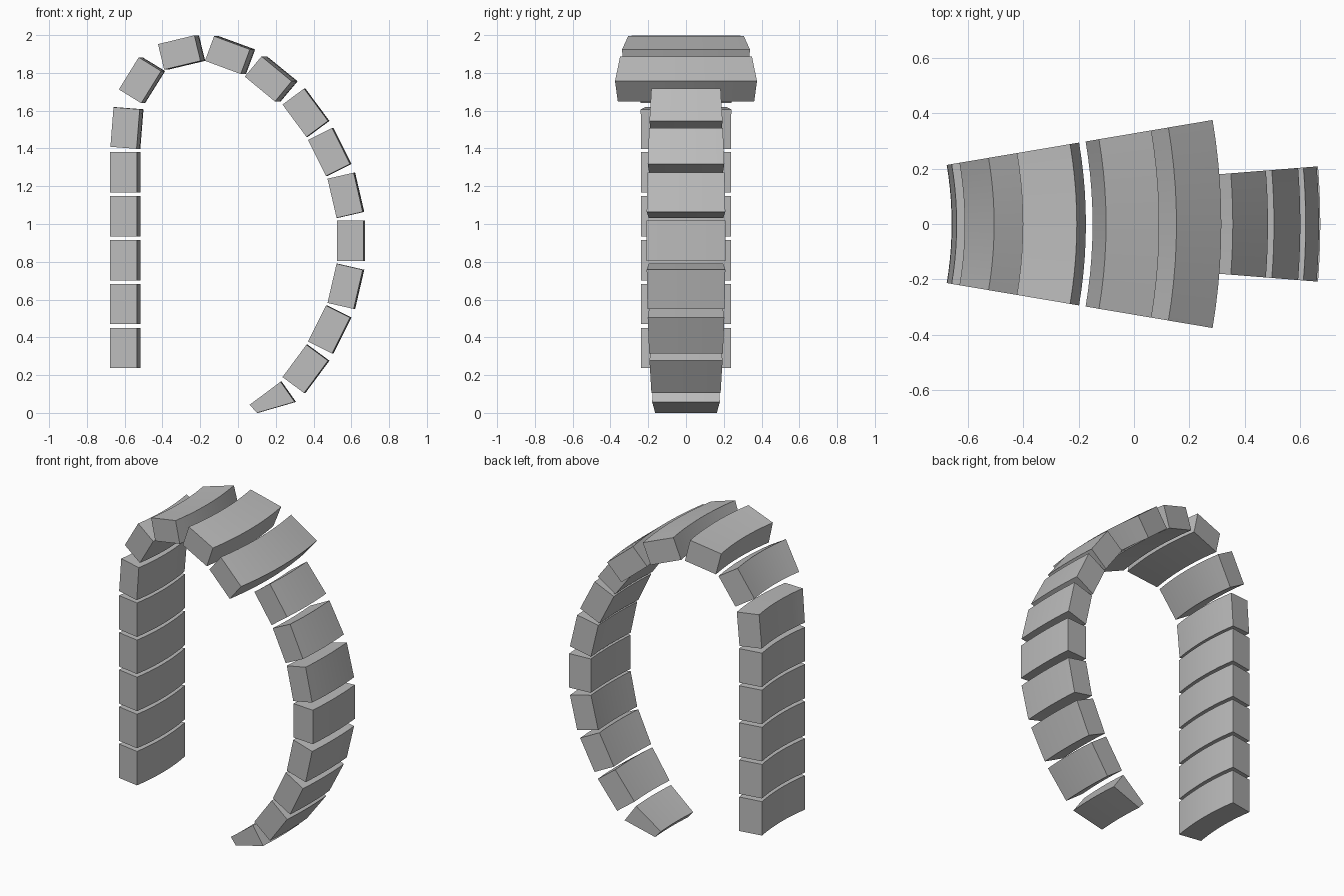
import bpy
import bmesh
from math import sin, cos, tan, atan, radians
from mathutils import Vector

cube = bpy.data.objects.get("Cube")
if cube:
    bpy.data.objects.remove(cube, do_unlink=True)

AXIS_X = -1.94              # vertical axis that every block is swept around
WIDE = atan(0.169)          # half sweep of the column and roof blocks
NARROW = atan(0.080)        # half sweep of the outer blocks
STEPS = 10
MID_Z = 0.911               # the outer wall mirrors about this height

grey = bpy.data.materials.new("plain grey")
grey.use_nodes = True
colour = (0.5, 0.5, 0.5, 1)
grey.diffuse_color = colour
shader = grey.node_tree.nodes["Principled BSDF"]
shader.inputs["Base Color"].default_value = colour
shader.inputs["Roughness"].default_value = 0.8


def sweep(name, profile, half):
    """Sweep an x-z outline around the vertical axis into a closed block."""
    bm = bmesh.new()
    rings = []
    for i in range(STEPS + 1):
        a = half * (2 * i / STEPS - 1)
        ring = []
        for x, z in profile:
            r = (x - AXIS_X) / cos(half)
            ring.append(bm.verts.new((AXIS_X + r * cos(a), r * sin(a), z)))
        rings.append(ring)
    n = len(profile)
    for a, b in zip(rings, rings[1:]):
        for k in range(n):
            m = (k + 1) % n
            bm.faces.new((a[k], a[m], b[m], b[k]))
    bm.faces.new(rings[0])
    bm.faces.new(rings[-1])
    bmesh.ops.recalc_face_normals(bm, faces=bm.faces[:])
    mesh = bpy.data.meshes.new(name)
    bm.to_mesh(mesh)
    bm.free()
    mesh.materials.append(grey)
    obj = bpy.data.objects.new(name, mesh)
    bpy.context.collection.objects.link(obj)
    bpy.ops.object.select_all(action='DESELECT')
    obj.select_set(True)
    bpy.context.view_layer.objects.active = obj
    bpy.ops.object.shade_smooth_by_angle(angle=radians(20))


def block(name, x, z, tilt, half, length=0.213, depth=0.142):
    """Swept block with a tilted rectangular outline."""
    t = radians(tilt)
    along = Vector((cos(t), sin(t))) * length / 2
    across = Vector((-sin(t), cos(t))) * depth / 2
    c = Vector((x, z))
    outline = [c - along - across, c + along - across,
               c + along + across, c - along + across]
    sweep(name, outline, half)


# Straight inner column
for i in range(5):
    block(f"column_block_{i + 1}", -0.606, 0.343 + 0.2328 * i, 90, WIDE)

# Wide blocks bending over the roof
roof = [(-0.598, 1.508, 85.5, 0.21), (-0.519, 1.761, 58.3, 0.2),
        (-0.311, 1.908, 13.5, 0.198), (-0.056, 1.894, -20.3, 0.202),
        (0.16, 1.768, -39.5, 0.207)]
for i, (x, z, tilt, length) in enumerate(roof):
    block(f"roof_block_{i + 1}", x, z, tilt, WIDE, length, 0.139)

# Narrow outer wall, mirrored above and below its middle block
block("outer_middle_block", 0.594, MID_Z, -90, NARROW)
wall = [(0.567, 1.152, -77), (0.482, 1.381, -63.5), (0.356, 1.589, -53.5)]
for i, (x, z, tilt) in enumerate(wall):
    block(f"outer_upper_block_{i + 1}", x, z, tilt, NARROW)
    block(f"outer_lower_block_{i + 1}", x, 2 * MID_Z - z, -tilt, NARROW)

# Tapered foot at the lower end
sweep("tapered_foot", [(0.225, 0.165), (0.3, 0.058), (0.1, 0), (0.062, 0.043)], NARROW)
